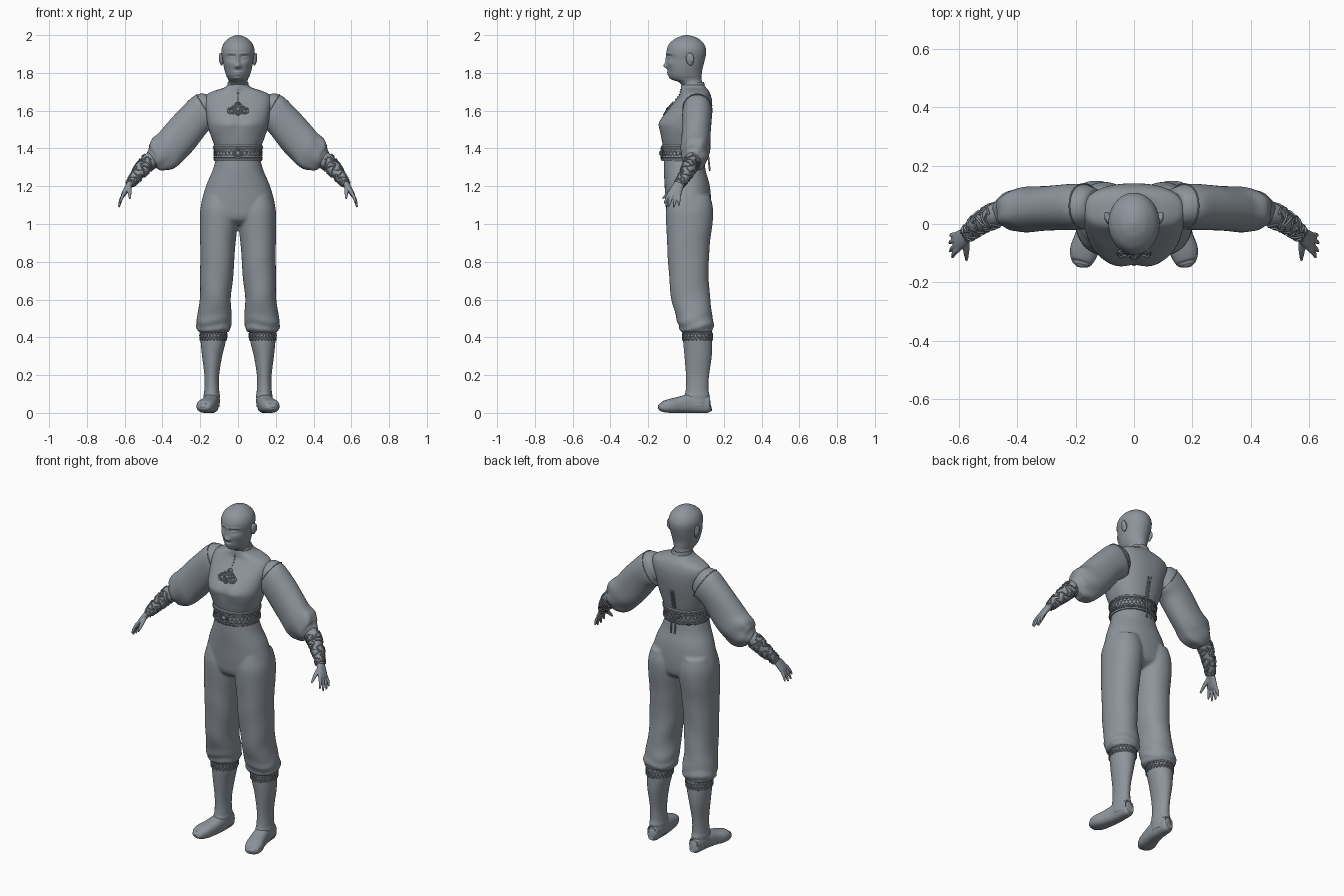
import bpy, bmesh
from math import sin, cos, pi, exp, copysign
from mathutils import Vector, Matrix

cube = bpy.data.objects.get("Cube")
if cube:
    bpy.data.objects.remove(cube, do_unlink=True)

CLAY = (0.27, 0.30, 0.33, 1)
clay = bpy.data.materials.new("blue_grey_clay")
clay.use_nodes = True
clay.diffuse_color = CLAY
clay.node_tree.nodes["Principled BSDF"].inputs["Base Color"].default_value = CLAY
X, Y, Z = Vector((1, 0, 0)), Vector((0, 1, 0)), Vector((0, 0, 1))
CHEST = 0.85  # squareness of the torso section


def sections(keys, steps=8, ref=None):
    """Smooth (centre, u, v, a, b) sections through x, y, z, a, b keys; level if no ref."""
    k = [Vector(q) for q in keys]
    k = [k[0] * 2 - k[1]] + k + [k[-1] * 2 - k[-2]]
    pts = []
    for i in range(1, len(k) - 2):
        p, q, r, s = k[i - 1:i + 3]
        for j in range(steps):
            t = j / steps
            pts.append((q * 2 + (r - p) * t + (p * 2 - q * 5 + r * 4 - s) * t * t
                        + (q * 3 - p - r * 3 + s) * t ** 3) / 2)
    pts.append(k[-2])
    out = []
    for i, p in enumerate(pts):
        u, v = X, Y
        if ref:
            t = Vector(pts[min(i + 1, len(pts) - 1)][:3]) - Vector(pts[max(i - 1, 0)][:3])
            t.normalize()
            v = (ref - t * ref.dot(t)).normalized()
            u = t.cross(v)
        out.append((Vector(p[:3]), u, v, max(p[3], 0.002), max(p[4], 0.002)))
    return out


def level(rows):
    """Keys from z, x0, x1, y0, y1 or, when symmetric, z, half width, y0, y1."""
    rows = [r if len(r) == 5 else (r[0], -r[1], r[1], r[2], r[3]) for r in rows]
    return [((a + b) / 2, (c + d) / 2, z, (b - a) / 2, (d - c) / 2) for z, a, b, c, d in rows]


def point(sec, ang, power=1, lift=0, scale=1):
    c, u, v, a, b = sec
    ca, sa = cos(ang), sin(ang)
    return (c + u * (a * scale + lift) * copysign(abs(ca) ** power, ca)
            + v * (b * scale + lift) * copysign(abs(sa) ** power, sa))


def loft(bm, secs, n=48, power=1, fold=None, deform=None, side=1):
    rings = []
    for i, sec in enumerate(secs):
        ring = []
        for j in range(n):
            ang = 2 * pi * j / n
            p = point(sec, ang, power, 0, 1 + fold(i / (len(secs) - 1), ang) if fold else 1)
            p = deform(p) if deform else p
            ring.append(bm.verts.new((p.x * side, p.y, p.z)))
        rings.append(ring)
    for a, b in zip(rings, rings[1:]):
        for j in range(n):
            bm.faces.new((a[j], a[(j + 1) % n], b[(j + 1) % n], b[j]))
    bm.faces.new(rings[0][::-1])
    bm.faces.new(rings[-1])


def ball(bm, at, size, tilt=0):
    m = Matrix.Translation(at) @ Matrix.Rotation(tilt, 4, "X") @ Matrix.Diagonal((*size, 1))
    bmesh.ops.create_uvsphere(bm, u_segments=24, v_segments=16, radius=1, matrix=m)


def finish(name, bm, mirror=False, voxel=0):
    bmesh.ops.recalc_face_normals(bm, faces=bm.faces)
    me = bpy.data.meshes.new(name)
    bm.to_mesh(me)
    bm.free()
    me.shade_smooth()
    me.materials.append(clay)
    ob = bpy.data.objects.new(name, me)
    bpy.context.collection.objects.link(ob)
    if voxel:
        mod = ob.modifiers.new("union", "REMESH")
        mod.mode, mod.voxel_size, mod.use_smooth_shade = "VOXEL", voxel, True
        ob.modifiers.new("soften", "SMOOTH").iterations = 3
    if mirror:
        ob.modifiers.new("mirror", "MIRROR").use_mirror_merge = False


def part(name, secs, mirror=False, **kw):
    bm = bmesh.new()
    loft(bm, secs, **kw)
    finish(name, bm, mirror)


def cord(name, paths, r=0.003, closed=False, mirror=False):
    cu = bpy.data.curves.new(name, "CURVE")
    cu.dimensions, cu.bevel_depth, cu.bevel_resolution = "3D", r, 1
    cu.materials.append(clay)
    for path in paths:
        for s in ((1, -1) if mirror else (1,)):
            sp = cu.splines.new("POLY")
            sp.points.add(len(path) - 1)
            for q, p in zip(sp.points, path):
                q.co = (p[0] * s, p[1], p[2], 1)
            sp.use_cyclic_u, sp.use_smooth = closed, True
    bpy.context.collection.objects.link(bpy.data.objects.new(name, cu))


def at_z(secs, z):
    return min(secs, key=lambda s: abs(s[0].z - z))


def bell(d, w):
    return exp(-0.5 * (d / w) ** 2)


def sculpt(bumps):
    """Push the front surface in y by mirrored soft bumps: x, z, sx, sz, dy."""
    def push(p):
        if p.y < 0:
            p.y += sum(d * bell(abs(p.x) - x, sx) * bell(p.z - z, sz) for x, z, sx, sz, d in bumps)
        return p
    return push


# Head with neck: nose, sockets, eyes, brows, lips, chin and cheeks are pushed out of it
head = sections(level([
    (1.69, .058, -.015, .1), (1.73, .05, -.02, .092), (1.752, .05, -.04, .085),
    (1.766, .053, -.074, .083), (1.785, .062, -.089, .083), (1.81, .07, -.095, .085),
    (1.84, .077, -.099, .092), (1.87, .082, -.1, .1), (1.9, .087, -.103, .106),
    (1.93, .086, -.1, .105), (1.96, .073, -.084, .09), (1.985, .046, -.05, .06),
    (1.996, .022, -.02, .03), (2.0, .004, .0, .008)]), 10)
part("head", head, n=160, deform=sculpt([
    (0, 1.868, .007, .018, -.009), (0, 1.838, .01, .01, -.018), (.012, 1.833, .006, .006, -.006),
    (.034, 1.884, .016, .009, .012), (.034, 1.881, .011, .005, -.009),
    (.036, 1.902, .02, .005, -.004), (0, 1.803, .015, .004, -.007), (0, 1.792, .012, .004, -.007),
    (0, 1.772, .014, .009, -.007), (.046, 1.85, .018, .014, -.005)]))
bm = bmesh.new()
ball(bm, (.087, .02, 1.872), (.011, .02, .035), .2)
ball(bm, (.096, .026, 1.88), (.006, .017, .027), .2)
finish("ears", bm, True, .004)

# Bodice, collar and seams
torso = sections(level([
    (1.34, .12, -.12, .1), (1.4, .121, -.12, .102), (1.45, .138, -.13, .112),
    (1.5, .155, -.137, .122), (1.54, .163, -.136, .13), (1.6, .172, -.1, .138),
    (1.65, .177, -.06, .138), (1.685, .165, -.034, .13), (1.705, .125, -.026, .12),
    (1.72, .078, -.025, .108), (1.735, .058, -.023, .098)]), 8)
part("bodice", torso, n=96, power=CHEST,
     deform=sculpt([(.065, 1.53, .04, .035, -.01), (0, 1.53, .02, .04, .003)]))
part("collar", sections(level([(1.69, .07, -.03, .112), (1.72, .058, -.027, .102),
                               (1.75, .054, -.022, .096), (1.752, .05, -.018, .09)]), 4))


def on_torso(x, z, face=-1, lift=.004):
    c, u, v, a, b = at_z(torso, z)
    return (x, c.y + face * (b * (1 - abs(x / a) ** (2 / CHEST)) ** (CHEST / 2) + lift), z)


bm = bmesh.new()
for i in range(5):
    ball(bm, on_torso(0, 1.66 + i * .013, lift=.002), (.004,) * 3)
finish("collar_buttons", bm)

# Chest brooch: looped petals around a bead
petals = []
for cx, cz, rx, rz in ((-.034, 1.6, .022, .016), (.034, 1.6, .022, .016), (0, 1.625, .016, .02),
                       (0, 1.59, .012, .012), (-.022, 1.615, .014, .01), (.022, 1.615, .014, .01)):
    for k in (1, .5):
        petals.append([on_torso(cx + k * rx * cos(i * pi / 10), cz + k * rz * sin(i * pi / 10))
                       for i in range(20)])
cord("brooch_petals", petals, .0035, True)
bm = bmesh.new()
ball(bm, on_torso(0, 1.606), (.01, .008, .01))
ball(bm, (0, -.135, 1.375), (.012, .008, .012))
finish("brooch_and_buckle_beads", bm)

# Sash with edge cords, wave embroidery and a round buckle
sash = sections(level([(1.333, .12, -.122, .102), (1.336, .127, -.129, .109),
                       (1.375, .125, -.127, .108), (1.414, .13, -.129, .111),
                       (1.417, .122, -.12, .104)]), 4)
part("sash", sash, n=96, power=.95)
turn = [2 * pi * i / 144 for i in range(144)]
cord("sash_edges", [[point(at_z(sash, z), a, .95, .002) for a in turn]
                    for z in (1.341, 1.352, 1.398, 1.41)], .003, True)
cord("sash_embroidery", [[point(at_z(sash, 1.375), a, .95, .002) + Z * (s * .014 * sin(18 * a))
                          for a in turn] for s in (1, -1)], .002, True)
cord("buckle", [[(r * cos(a), -.131, 1.375 + r * sin(a)) for a in turn[::6]]
                for r in (.016, .026)], .004, True)

# Back lacing with bow and hanging tails
cord("back_lacing", [[on_torso(s * .012 * (-1) ** i, 1.42 + i * .013, 1) for i in range(10)]
                     for s in (1, -1)], .003)
cord("back_bow", [[(s * (.022 + .022 * cos(a)), .115, 1.385 + .014 * sin(a) + .008 * cos(a))
                   for a in turn[::6]] for s in (1, -1)], .004, True)
cord("back_tails", [[(s * .008, .115, 1.385), (s * .014, .12, 1.34), (s * .012, .126, 1.28)]
                    for s in (1, -1)], .005)


# Trousers: pelvis and both gathered legs fused into one surface
def leg_folds(t, a):
    gather = .035 * bell(t - .86, .1) * sin(46 * t + 2 * sin(2 * a) + a)
    return gather + .012 * bell(t - .55, .2) * sin(30 * t + 2 * a) + .012 * bell(t - .93, .06) * sin(9 * a)


bm = bmesh.new()
loft(bm, sections(level([
    (1.35, .115, -.117, .095), (1.28, .136, -.117, .105), (1.2, .17, -.113, .126),
    (1.1, .196, -.108, .134), (1.03, .192, -.098, .125), (.995, .14, -.06, .08)])), 72, .92)
leg = sections(level([
    (1.15, .02, .18, -.09, .128), (1.08, .002, .199, -.105, .143), (1.0, .003, .202, -.105, .14),
    (.9, .013, .2, -.1, .127), (.8, .02, .2, -.095, .12), (.7, .028, .2, -.088, .121),
    (.6, .038, .203, -.077, .128), (.52, .035, .214, -.056, .139), (.47, .035, .222, -.042, .146),
    (.437, .043, .214, -.032, .14), (.425, .06, .2, -.02, .13)]))
for s in (1, -1):
    loft(bm, leg, 72, .92, leg_folds, side=s)
finish("trousers", bm, False, .008)

# Boots, embroidered tops and shoes
boot = sections(level([
    (.46, .06, .2, -.018, .135), (.38, .065, .198, -.015, .138), (.3, .084, .19, -.008, .136),
    (.2, .1, .178, 0, .122), (.13, .1, .178, 0, .118), (.08, .096, .182, -.01, .126),
    (.03, .098, .182, -.01, .126)]))
part("boot_shafts", boot, True,
     fold=lambda t, a: .02 * bell(t - .82, .08) * sin(50 * t + sin(a)))
cord("boot_embroidery", [[point(at_z(boot, z), a, 1, .003) + Z * h * sin(f * a) for a in turn]
                         for z, h, f in ((.41, .012, 12), (.41, -.012, 12), (.394, .004, 24))],
     .003, True, True)
shoe = sections([
    (.138, .129, .045, .018, .028), (.138, .12, .045, .032, .044), (.14, .07, .05, .038, .05),
    (.143, .02, .05, .042, .05), (.155, -.04, .042, .046, .042), (.17, -.09, .036, .049, .036),
    (.178, -.125, .034, .039, .027), (.182, -.14, .039, .024, .014), (.183, -.145, .042, .008, .005)],
    8, Z)


def flat_sole(p):
    return Vector((p.x, p.y, max(p.z, 0)))


part("shoes", shoe, True, power=.78, deform=flat_sole)

# Billowing sleeves gathered at the cuff
sleeve = sections([
    (.135, .06, 1.615, .07, .062), (.175, .06, 1.598, .098, .076), (.235, .057, 1.547, .094, .078),
    (.33, .052, 1.435, .098, .077), (.385, .048, 1.382, .1, .074), (.425, .045, 1.352, .082, .064),
    (.45, .042, 1.338, .055, .048), (.458, .04, 1.333, .04, .036)], 10, Y)
part("sleeves", sleeve, True, n=72, power=.92, fold=lambda t, a: (
    .04 * bell(t - .75, .16) * sin(6 * a + 7 * t) + .025 * bell(t - .5, .2) * sin(22 * t + 2 * a)))
cord("armhole_seams", [[point(sleeve[9], a, .92, .002) for a in turn]], .0025, True, True)

# Forearms wrapped in scrolling cords
forearm = sections([(.42, .045, 1.37, .036, .036), (.475, .03, 1.327, .043, .04),
                    (.53, 0, 1.265, .034, .034), (.572, -.036, 1.21, .021, .026)], 12, Y)
part("forearms", forearm, True)
cord("armlet_scrolls", [[point(s, d * i * .16 + k * pi / 2 + .4 * sin(i * .9), 1, .003)
                         for i, s in enumerate(forearm[10:])]
                        for k in range(4) for d in (1, -1)], .0035, False, True)
cord("armlet_rims", [[point(forearm[i], a, 1, .002) for a in turn[::4]] for i in (15, 34)],
     .004, True, True)

# Hands: palm, four spread fingers and thumb fused together
bm = bmesh.new()
loft(bm, sections([(.565, -.03, 1.222, .018, .024), (.585, -.046, 1.192, .016, .031),
                   (.604, -.06, 1.16, .013, .035), (.611, -.065, 1.146, .009, .032)], 6, Y), 32)
across = Vector((.14, .89, -.28))
for k, length in ((-1, .068), (-.35, .08), (.35, .074), (1, .058)):
    base = Vector((.605, -.062, 1.16)) + across * k * .028
    way = Vector((.32, -.22 + .2 * k, -.9)).normalized()
    mid, tip = base + way * length * .5 + X * .004, base + way * length
    loft(bm, sections([(*base, .009, .009), (*mid, .0085, .0085), (*tip, .005, .005)], 5, Y), 12)
loft(bm, sections([(.576, -.05, 1.2, .012, .012), (.574, -.09, 1.168, .011, .011),
                   (.573, -.124, 1.134, .005, .005)], 5, X), 12)
finish("hands", bm, True, .0035)
